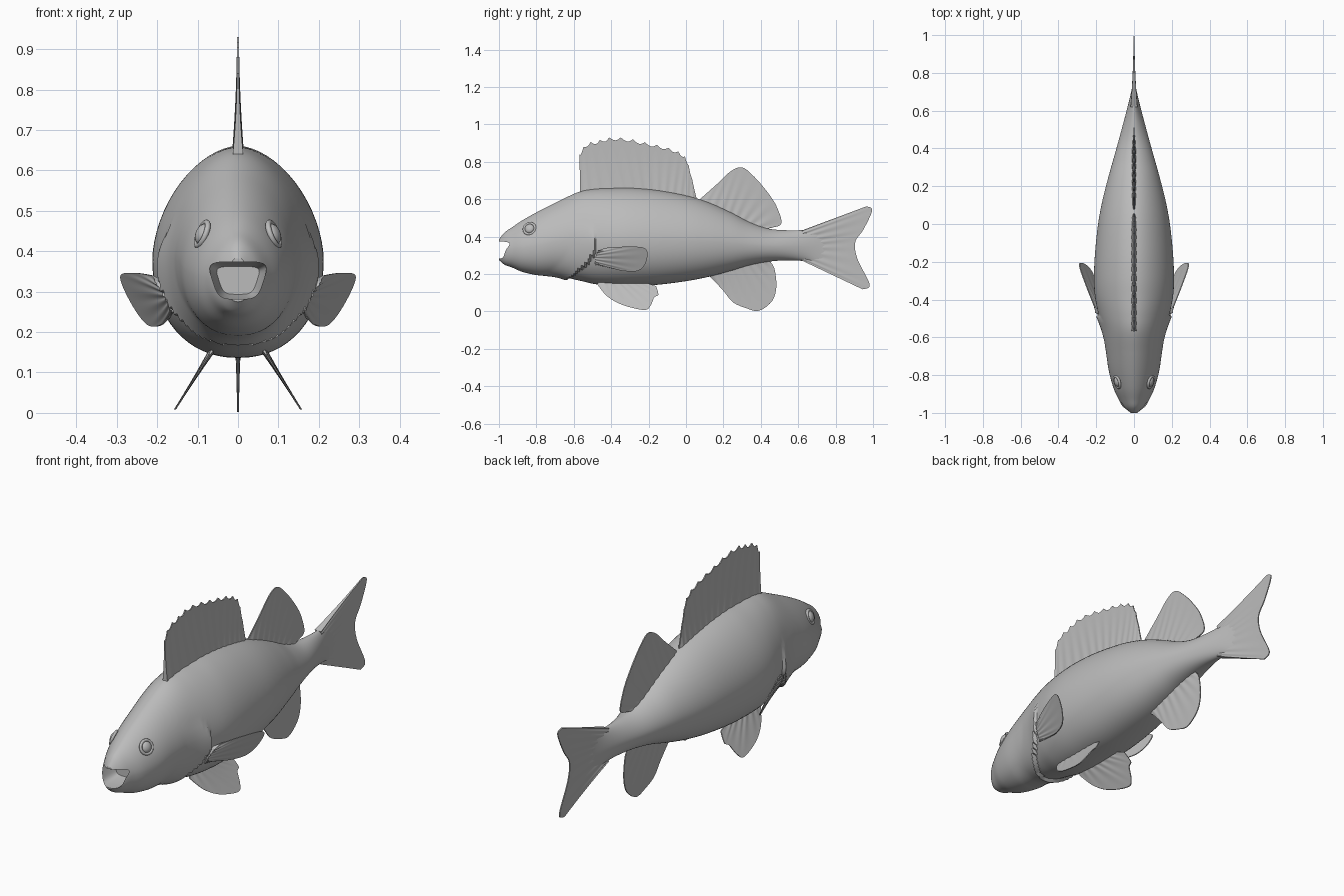
import bpy, bmesh, math
from mathutils import Vector

if "Cube" in bpy.data.objects:
    bpy.data.objects.remove(bpy.data.objects["Cube"])

# Single plain material
grey = bpy.data.materials.new("plain grey")
grey.use_nodes = True
grey.diffuse_color = (0.5, 0.5, 0.5, 1)
grey.node_tree.nodes["Principled BSDF"].inputs["Base Color"].default_value = grey.diffuse_color


def spline(points, steps):
    """Catmull-Rom curve through points of any dimension."""
    points = [Vector(p) for p in points]
    last = len(points) - 1
    out = []
    for i in range(last):
        a, b, c, d = (points[max(0, min(last, i + k))] for k in (-1, 0, 1, 2))
        for s in range(steps):
            t = s / steps
            out.append(b + (c - a) * (t / 2)
                       + (a * 2 - b * 5 + c * 4 - d) * (t * t / 2)
                       + (b * 3 - a - c * 3 + d) * (t ** 3 / 2))
    return out + [points[last]]


def sample(curve, u):
    """Point on a sampled curve at fraction u."""
    f = u * (len(curve) - 1)
    i = min(int(f), len(curve) - 2)
    return curve[i].lerp(curve[i + 1], f - i)


def smooth(obj, angle=40):
    bpy.ops.object.select_all(action="DESELECT")
    obj.select_set(True)
    bpy.context.view_layer.objects.active = obj
    bpy.ops.object.shade_smooth_by_angle(angle=math.radians(angle))


def loft(name, rings):
    """Closed skin over rings of equal length, with end caps."""
    bm = bmesh.new()
    rows = [[bm.verts.new(p) for p in ring] for ring in rings]
    n = len(rows[0])
    for a, b in zip(rows, rows[1:]):
        for i in range(n):
            j = (i + 1) % n
            bm.faces.new((a[i], a[j], b[j], b[i]))
    bm.faces.new(rows[0])
    bm.faces.new(rows[-1])
    bmesh.ops.recalc_face_normals(bm, faces=bm.faces)
    mesh = bpy.data.meshes.new(name)
    bm.to_mesh(mesh)
    bm.free()
    mesh.materials.append(grey)
    obj = bpy.data.objects.new(name, mesh)
    bpy.context.collection.objects.link(obj)
    return obj


def power(value, exponent):
    return math.copysign(abs(value) ** exponent, value)


# Body: y, back height, belly height, half width
stations = spline([
    (-1, .385, .275, .03), (-.97, .422, .25, .058), (-.93, .45, .235, .08),
    (-.87, .49, .21, .108), (-.78, .54, .192, .133), (-.68, .59, .188, .148),
    (-.57, .64, .165, .166), (-.48, .656, .145, .188), (-.38, .66, .137, .207),
    (-.28, .66, .137, .212), (-.15, .648, .143, .206), (0, .62, .162, .19),
    (.12, .583, .185, .168), (.24, .53, .217, .138), (.34, .478, .247, .11),
    (.44, .443, .266, .082), (.54, .434, .273, .055), (.64, .436, .268, .029),
    (.71, .447, .247, .013), (.76, .455, .235, .004)], 10)


def section(y, top, belly, width, count=64):
    """Egg-shaped ring with the raised gill cover included."""
    middle = belly + .465 * (top - belly)
    ring = []
    for i in range(count):
        a = math.tau * i / count
        c, s = math.cos(a), math.sin(a)
        half, e = (top - middle, 1.14) if s > 0 else (middle - belly, .92)
        x, z = width * power(c, e), half * power(s, e)
        edge = -.48 - .15 * ((.37 - middle - z) / .185) ** 2
        rise = max(0, 1 - (edge - y) / .14) if y < edge else 0
        fade = max(0, min(1, (.47 - middle - z) / .1))
        swell = 1 + .085 * rise * fade
        ring.append(Vector((x * swell, y, middle + z * swell)))
    return ring


rings = [section(*s) for s in stations]
body = loft("body", rings)


# Open mouth, hollowed out of the snout
def mouth_ring(y, scale):
    ring = []
    for i in range(40):
        a = math.tau * i / 40
        c, s = power(math.cos(a), .45), power(math.sin(a), .45)
        ring.append((scale * c * (.063 + .015 * s), y, .328 + .046 * s * scale))
    return ring


mouth = loft("mouth_cutter", [mouth_ring(-1.1, 1), mouth_ring(-.94, 1), mouth_ring(-.885, .75)])
mouth.hide_render = True
cut = body.modifiers.new("mouth", "BOOLEAN")
cut.operation, cut.solver, cut.object = "DIFFERENCE", "EXACT", mouth
bpy.context.view_layer.objects.active = body
bpy.ops.object.modifier_apply(modifier=cut.name)
bpy.data.objects.remove(mouth)
smooth(body)

# Eyes with raised lids
head = min(rings, key=lambda r: abs(r[0].y + .835))
spot = min((p for p in head if p.x > 0), key=lambda p: abs(p.z - .445))
for side, label in ((1, "left"), (-1, "right")):
    place = Vector((spot.x * side, spot.y, spot.z))
    facing = Vector((side, -.3, .4)).to_track_quat("Z", "Y").to_euler()
    bpy.ops.mesh.primitive_uv_sphere_add(segments=24, ring_count=16, radius=.026,
                                         location=place, rotation=facing)
    eye = bpy.context.object
    eye.name, eye.scale.z = label + "_eye", .6
    bpy.ops.mesh.primitive_torus_add(major_segments=32, minor_segments=10, major_radius=.031,
                                     minor_radius=.007, location=place, rotation=facing)
    lid = bpy.context.object
    lid.name = label + "_eyelid"
    for part in (eye, lid):
        part.data.materials.append(grey)
        smooth(part, 60)


def fin(name, base, edge, rays, thick, place=lambda y, z: 0, scallop=0, side=1):
    """Thin ribbed blade ruled between a base line and an outer edge."""
    base, edge = spline(base, 8), spline(edge, 8)
    columns, rows = rays * 8, 12
    skin = []
    for i in range(columns + 1):
        u = i / columns
        wave = math.cos(math.tau * rays * u)
        inner = sample(base, u)
        outer = sample(edge, u)
        outer = outer.lerp(inner, scallop * math.sin(math.pi * (u * rays % 1)))
        ring = []
        for face in (1, -1):
            for k in range(rows + 1):
                v = (k if face > 0 else rows - k) / rows
                p = inner.lerp(outer, v)
                half = .0025 + thick * (1 - v) ** 2 + .0015 * wave * (1 - v)
                ring.append((side * (place(p.x, p.y) + face * half), p.x, p.y))
        skin.append(ring)
    smooth(loft(name, skin), 50)


# Fins on the centre line, as (y, z) outlines
fin("spiny_dorsal_fin",
    [(-.565, .62), (-.3, .64), (-.1, .62), (.06, .57)],
    [(-.57, .84), (-.535, .895), (-.47, .915), (-.4, .932), (-.31, .925), (-.22, .905),
     (-.13, .885), (-.05, .86), (0, .82), (.025, .74), (.055, .61)],
    14, .011, scallop=.06)
fin("soft_dorsal_fin",
    [(.06, .57), (.2, .53), (.32, .47), (.43, .43)],
    [(.08, .605), (.17, .685), (.24, .75), (.3, .77), (.36, .725), (.43, .645),
     (.485, .56), (.508, .465), (.42, .45)],
    10, .009)
fin("anal_fin",
    [(.11, .2), (.22, .23), (.34, .26), (.44, .28)],
    [(.14, .175), (.2, .11), (.25, .05), (.32, .018), (.39, .004), (.46, .055),
     (.483, .13), (.475, .22), (.46, .255)],
    9, .008)
fin("tail_fin",
    [(.62, .433), (.64, .35), (.62, .272)],
    [(.965, .562), (.995, .54), (.95, .44), (.905, .37), (.917, .28), (.982, .145), (.945, .118)],
    9, .014)

# Paired fins, splayed out from the sides
for side, label in ((1, "left"), (-1, "right")):
    fin(label + "_pelvic_fin",
        [(-.46, .17), (-.36, .165), (-.25, .165)],
        [(-.475, .145), (-.42, .08), (-.34, .035), (-.225, .008), (-.19, .03),
         (-.17, .075), (-.148, .09), (-.16, .135)],
        7, .006, lambda y, z: .07 + .63 * (.145 - z), side=side)
    fin(label + "_pectoral_fin",
        [(-.49, .25), (-.485, .285), (-.47, .325)],
        [(-.41, .235), (-.33, .216), (-.25, .22), (-.21, .275), (-.22, .338),
         (-.33, .346), (-.43, .34)],
        7, .012, lambda y, z: .193 + .37 * (y + .47) - .45 * (.33 - z), side=side)
